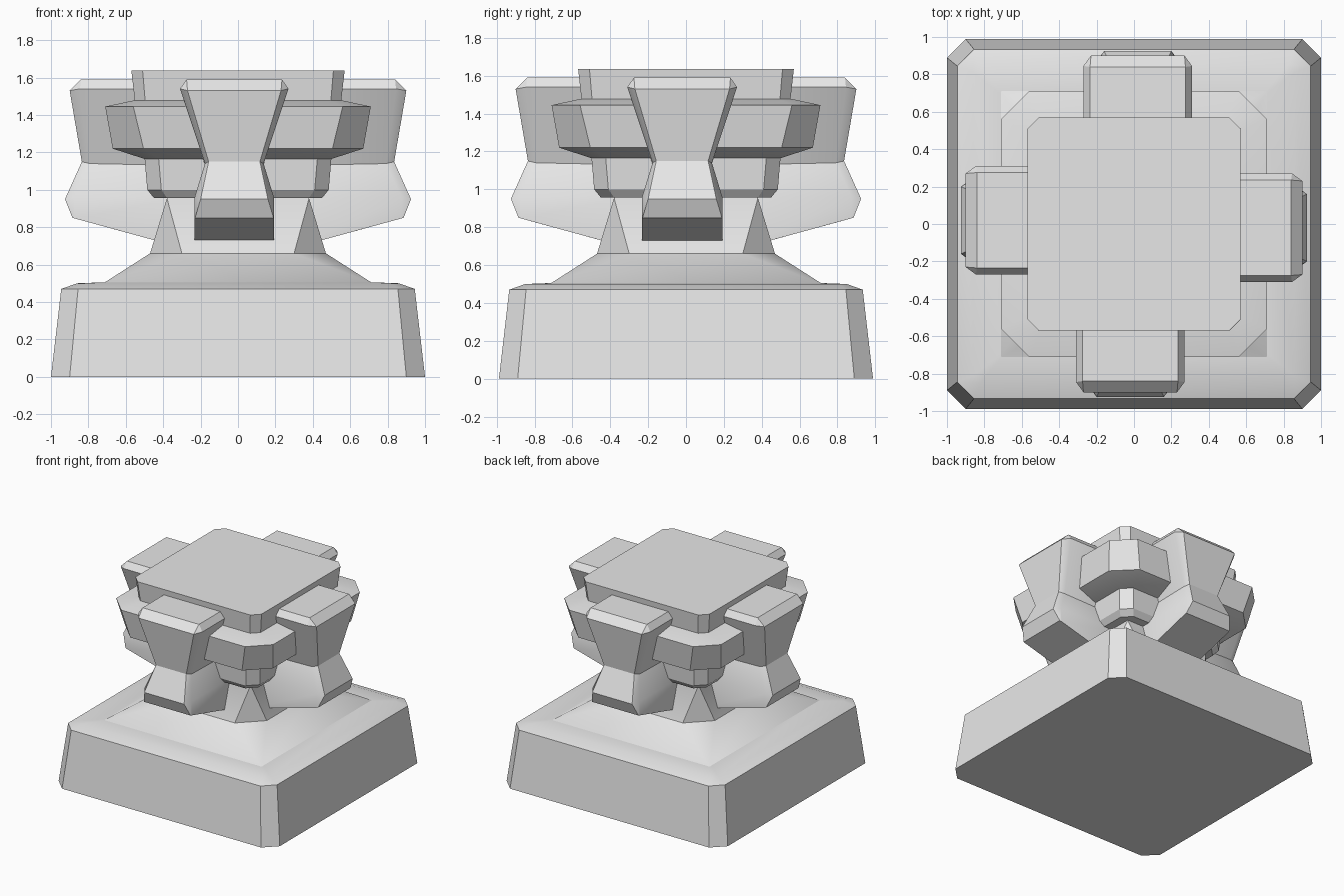
import bpy, bmesh
from math import radians, pi
from mathutils import Matrix

cube = bpy.data.objects.get("Cube")
if cube:
    bpy.data.objects.remove(cube, do_unlink=True)

stone = bpy.data.materials.new("grey stone")
stone.use_nodes = True
GREY = (0.8, 0.8, 0.8, 1)
stone.diffuse_color = GREY
stone.node_tree.nodes["Principled BSDF"].inputs["Base Color"].default_value = GREY


def finish(bm, name):
    """Clean the mesh, make the object and shade it."""
    bmesh.ops.remove_doubles(bm, verts=bm.verts, dist=0.0005)
    bmesh.ops.recalc_face_normals(bm, faces=bm.faces)
    mesh = bpy.data.meshes.new(name)
    bm.to_mesh(mesh)
    bm.free()
    mesh.materials.append(stone)
    obj = bpy.data.objects.new(name, mesh)
    bpy.context.collection.objects.link(obj)
    bpy.ops.object.select_all(action='DESELECT')
    obj.select_set(True)
    bpy.context.view_layer.objects.active = obj
    bpy.ops.object.shade_smooth_by_angle(angle=radians(30))
    return obj


def bridge(bm, rings):
    """Join rings of vertices and cap both ends."""
    for low, high in zip(rings, rings[1:]):
        for i in range(len(low)):
            j = (i + 1) % len(low)
            bm.faces.new((low[i], low[j], high[j], high[i]))
    bm.faces.new(rings[0])
    bm.faces.new(rings[-1])


def tiers(name, levels, y_scale=1):
    """Stack square outlines with cut corners: (half width, corner cut, z)."""
    bm = bmesh.new()
    rings = []
    for h, cut, z in levels:
        s = h - cut
        outline = [(s, -h), (h, -s), (h, s), (s, h),
                   (-s, h), (-h, s), (-h, -s), (-s, -h)]
        rings.append([bm.verts.new((x, y * y_scale, z)) for x, y in outline])
    bridge(bm, rings)
    return finish(bm, name)


# Plinth and the pedestal with hollowed corners
tiers("plinth", [(1, 0.1, 0), (0.945, 0.09, 0.47), (0.86, 0.04, 0.5),
                 (0.7, 0.01, 0.506)], 0.988)
tiers("pedestal", [(0.72, 0, 0.5), (0.47, 0.17, 0.66), (0.38, 0, 0.955),
                   (0.38, 0, 1.0)])

# Stepped capital
tiers("capital_lower_tier", [(0.45, 0.07, 0.957), (0.485, 0.075, 1.0),
                             (0.5, 0.075, 1.175)])
tiers("capital_middle_tier", [(0.5, 0.08, 1.165), (0.67, 0.165, 1.22),
                              (0.71, 0.15, 1.445), (0.56, 0.07, 1.477)])
tiers("capital_top_slab", [(0.55, 0.055, 1.46), (0.57, 0.06, 1.637)])


# Four pinched brackets, each row being
# front (y, z, half width), bevel (y, z, half width), inner height
BRACKET = [
    ((-0.885, 0.85, 0.21), (-0.87, 0.846, 0.212), 0.69),
    ((-0.925, 0.95, 0.18), (-0.875, 0.96, 0.212), 0.96),
    ((-0.835, 1.15, 0.137), (-0.79, 1.14, 0.157), 1.13),
    ((-0.9, 1.53, 0.25), (-0.845, 1.54, 0.29), 1.54),
    ((-0.84, 1.59, 0.255), (-0.84, 1.59, 0.255), 1.59),
]
INNER_Y = -0.3
OFFSET = -0.02


def bracket(name, angle):
    bm = bmesh.new()
    rings = []
    for front, bevel, inner_z in BRACKET:
        half = [(INNER_Y, inner_z, bevel[2]), bevel, front]
        left = [(OFFSET - w, y, z) for y, z, w in half]
        right = [(OFFSET + w, y, z) for y, z, w in reversed(half)]
        rings.append([bm.verts.new(p) for p in left + right])
    bridge(bm, rings)
    bm.transform(Matrix.Rotation(angle, 4, 'Z'))
    finish(bm, name)


for i, side in enumerate(("front", "left", "back", "right")):
    bracket(side + "_bracket", i * pi / 2)
